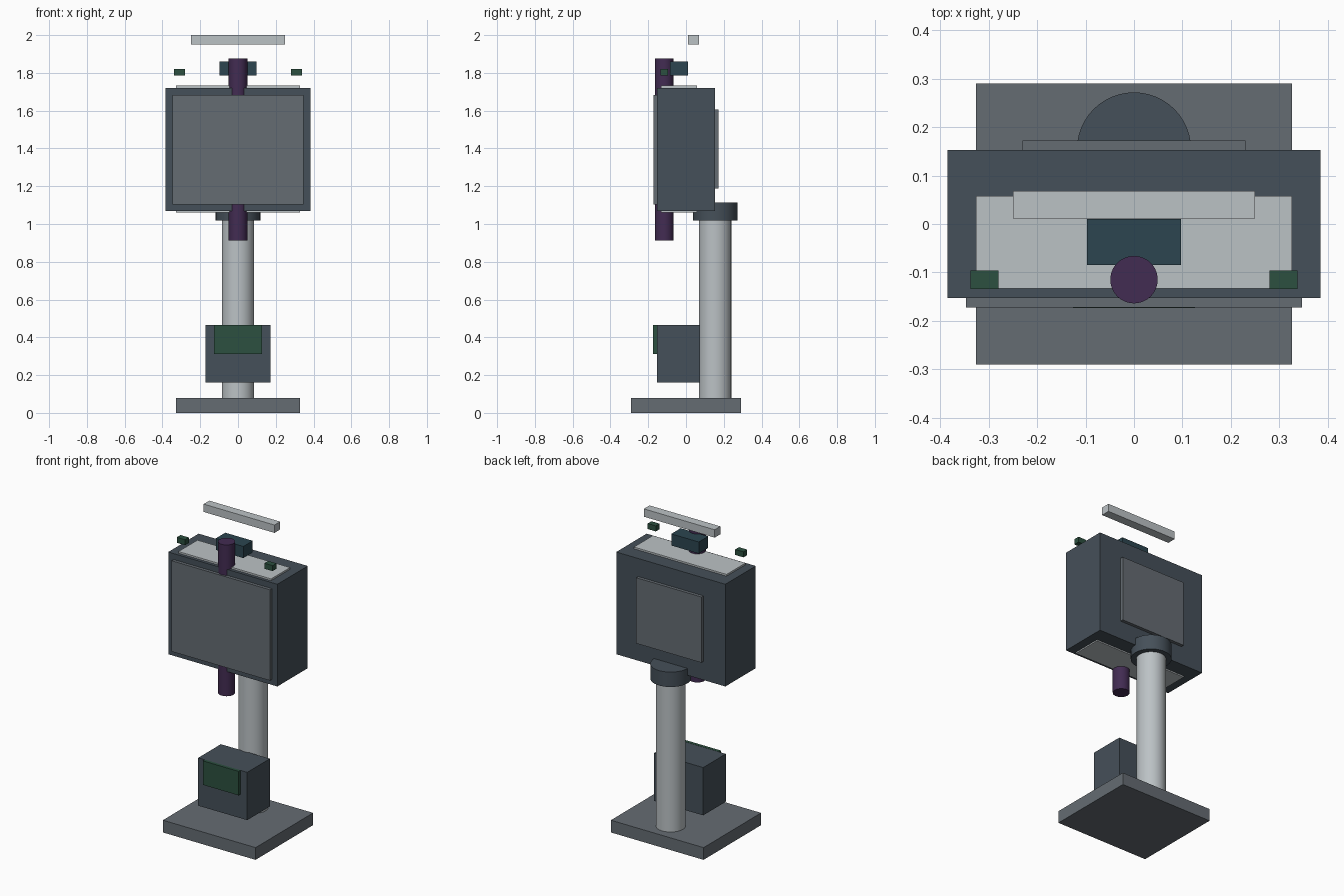
import bpy
from math import radians

if "Cube" in bpy.data.objects:
    bpy.data.objects.remove(bpy.data.objects["Cube"])


def material(name, rgb):
    m = bpy.data.materials.new(name)
    m.diffuse_color = (*rgb, 1)
    m.use_nodes = True
    m.node_tree.nodes["Principled BSDF"].inputs["Base Color"].default_value = m.diffuse_color
    return m


SLATE = material("slate", (0.06, 0.08, 0.10))
STEEL = material("steel", (0.13, 0.15, 0.17))
PALE = material("pale", (0.50, 0.54, 0.56))
PURPLE = material("purple", (0.055, 0.025, 0.085))
TEAL = material("teal", (0.025, 0.06, 0.08))
GREEN = material("green", (0.025, 0.08, 0.05))


def box(name, x, y, z, mat):
    """Box from (min, max) ranges on each axis."""
    ranges = (x, y, z)
    bpy.ops.mesh.primitive_cube_add(size=1, location=[(a + b) / 2 for a, b in ranges])
    o = bpy.context.object
    o.name = name
    o.scale = [b - a for a, b in ranges]
    bpy.ops.object.transform_apply(location=False, rotation=False, scale=True)
    o.data.materials.append(mat)
    return o


def cylinder(name, y, radius, z, mat):
    bpy.ops.mesh.primitive_cylinder_add(vertices=48, radius=radius, depth=z[1] - z[0],
                                        location=(0, y, (z[0] + z[1]) / 2))
    o = bpy.context.object
    o.name = name
    o.data.materials.append(mat)
    bpy.ops.object.shade_smooth_by_angle(angle=radians(30))
    return o


def sym(half):
    return (-half, half)


# Base plate, column and collar
box("base_plate", sym(0.327), sym(0.29), (0, 0.078), STEEL)
cylinder("column", 0.154, 0.086, (0.078, 1.02), PALE)
cylinder("collar", 0.154, 0.118, (1.018, 1.113), SLATE)

# Lower control box with its panel
box("control_box", sym(0.173), (-0.154, 0.074), (0.16, 0.465), SLATE)
box("control_panel", sym(0.126), (-0.174, -0.154), (0.313, 0.466), GREEN)

# Head housing, front and back panels, inner core showing above and below
box("head_housing", sym(0.385), sym(0.153), (1.069, 1.721), SLATE)
box("front_panel", sym(0.347), (-0.173, -0.153), (1.104, 1.683), STEEL)
box("back_panel", sym(0.23), (0.153, 0.173), (1.187, 1.606), STEEL)
box("inner_core", sym(0.327), (-0.133, 0.058), (1.061, 1.732), PALE)

# Vertical tube running through the head
cylinder("vertical_tube", -0.115, 0.049, (0.912, 1.877), PURPLE)

# Sensors and light bar floating above the head
box("sensor_block", sym(0.097), (-0.085, 0.01), (1.785, 1.859), TEAL)
for side, name in ((-1, "left_marker"), (1, "right_marker")):
    box(name, sorted((side * 0.28, side * 0.338)), (-0.134, -0.096), (1.785, 1.82), GREEN)
box("top_bar", sym(0.25), (0.011, 0.068), (1.95, 2.0), PALE)
